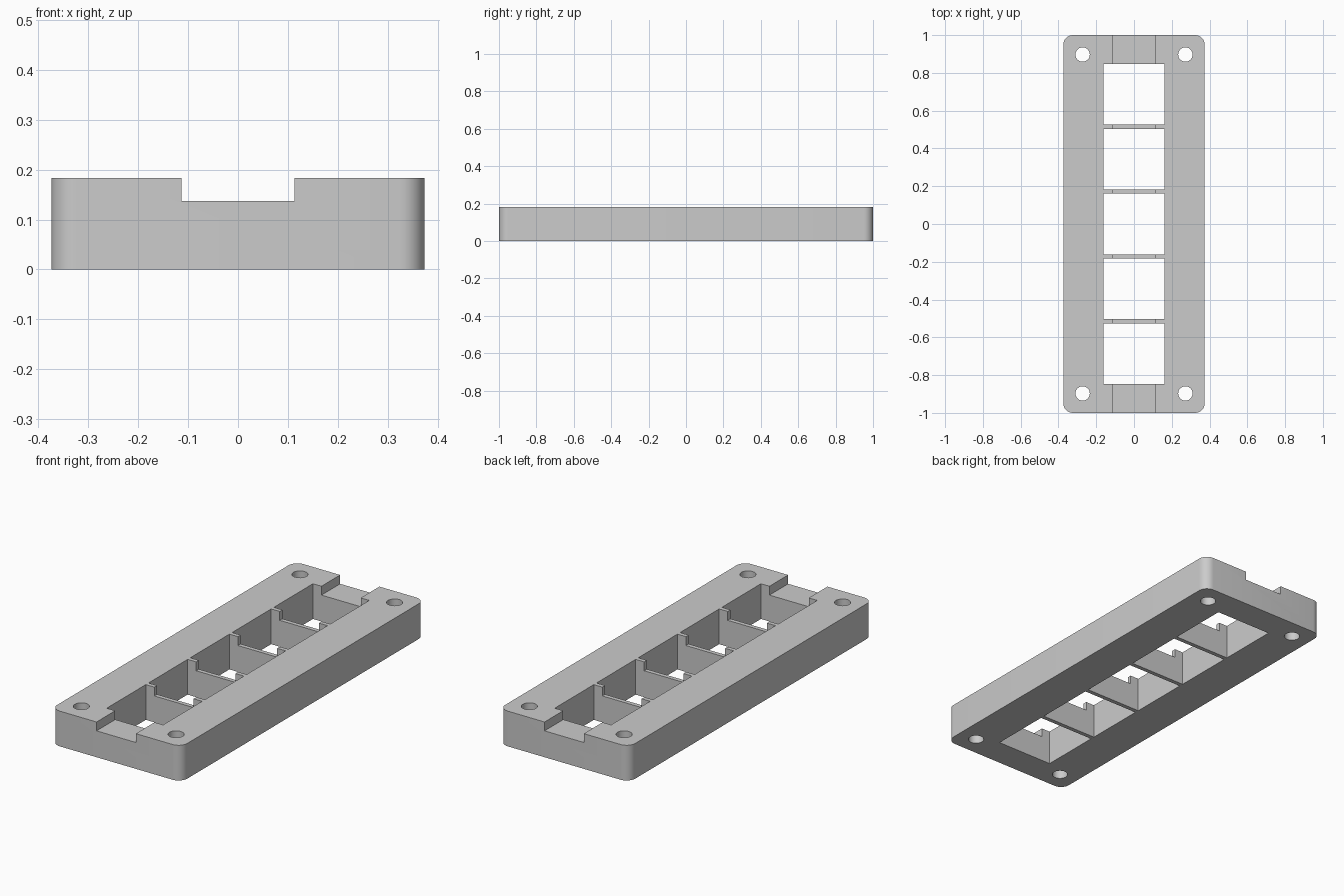
import bpy
import bmesh

cube = bpy.data.objects.get("Cube")
if cube:
    bpy.data.objects.remove(cube, do_unlink=True)

WIDTH, LENGTH, HEIGHT = 0.748, 2.0, 0.183
PITCH, WINDOW = 0.343, 0.321

grey = bpy.data.materials.new("light grey")
grey.use_nodes = True
grey.diffuse_color = (0.6, 0.6, 0.6, 1)
grey.node_tree.nodes["Principled BSDF"].inputs["Base Color"].default_value = (0.6, 0.6, 0.6, 1)


def finish(name, bm):
    mesh = bpy.data.meshes.new(name)
    bm.to_mesh(mesh)
    bm.free()
    mesh.materials.append(grey)
    obj = bpy.data.objects.new(name, mesh)
    bpy.context.collection.objects.link(obj)
    return obj


def box(name, size, center, corner=0):
    bm = bmesh.new()
    bmesh.ops.create_cube(bm, size=1)
    bmesh.ops.scale(bm, vec=size, verts=bm.verts)
    bmesh.ops.translate(bm, vec=center, verts=bm.verts)
    if corner:
        upright = [e for e in bm.edges
                   if abs(e.verts[0].co.z - e.verts[1].co.z) > size[2] / 2]
        bmesh.ops.bevel(bm, geom=upright, offset=corner, segments=8,
                        profile=0.5, affect='EDGES')
    return finish(name, bm)


def cylinder(name, radius, center):
    bm = bmesh.new()
    bmesh.ops.create_cone(bm, cap_ends=True, segments=40, radius1=radius,
                          radius2=radius, depth=1)
    bmesh.ops.translate(bm, vec=center, verts=bm.verts)
    return finish(name, bm)


# Rounded rectangular frame
frame = box("frame", (WIDTH, LENGTH, HEIGHT), (0, 0, HEIGHT / 2), corner=0.05)

# Row of five square openings
cutters = [box("opening_cutter", (0.324, WINDOW, 1), (0, i * PITCH, 0))
           for i in range(-2, 3)]

# Shallow channel along the top
cutters.append(box("channel_cutter", (0.226, 3, 0.2), (0, 0, 0.237)))

# Four corner screw holes
for x in (-0.272, 0.272):
    for y in (-0.897, 0.897):
        cutters.append(cylinder("screw_hole_cutter", 0.038, (x, y, 0)))

bpy.context.view_layer.objects.active = frame
frame.select_set(True)
for cutter in cutters:
    cutter.hide_render = True
    cut = frame.modifiers.new("cut", 'BOOLEAN')
    cut.operation = 'DIFFERENCE'
    cut.solver = 'EXACT'
    cut.object = cutter
    bpy.ops.object.modifier_apply(modifier=cut.name)
    bpy.data.objects.remove(cutter, do_unlink=True)

bpy.ops.object.shade_smooth_by_angle()
